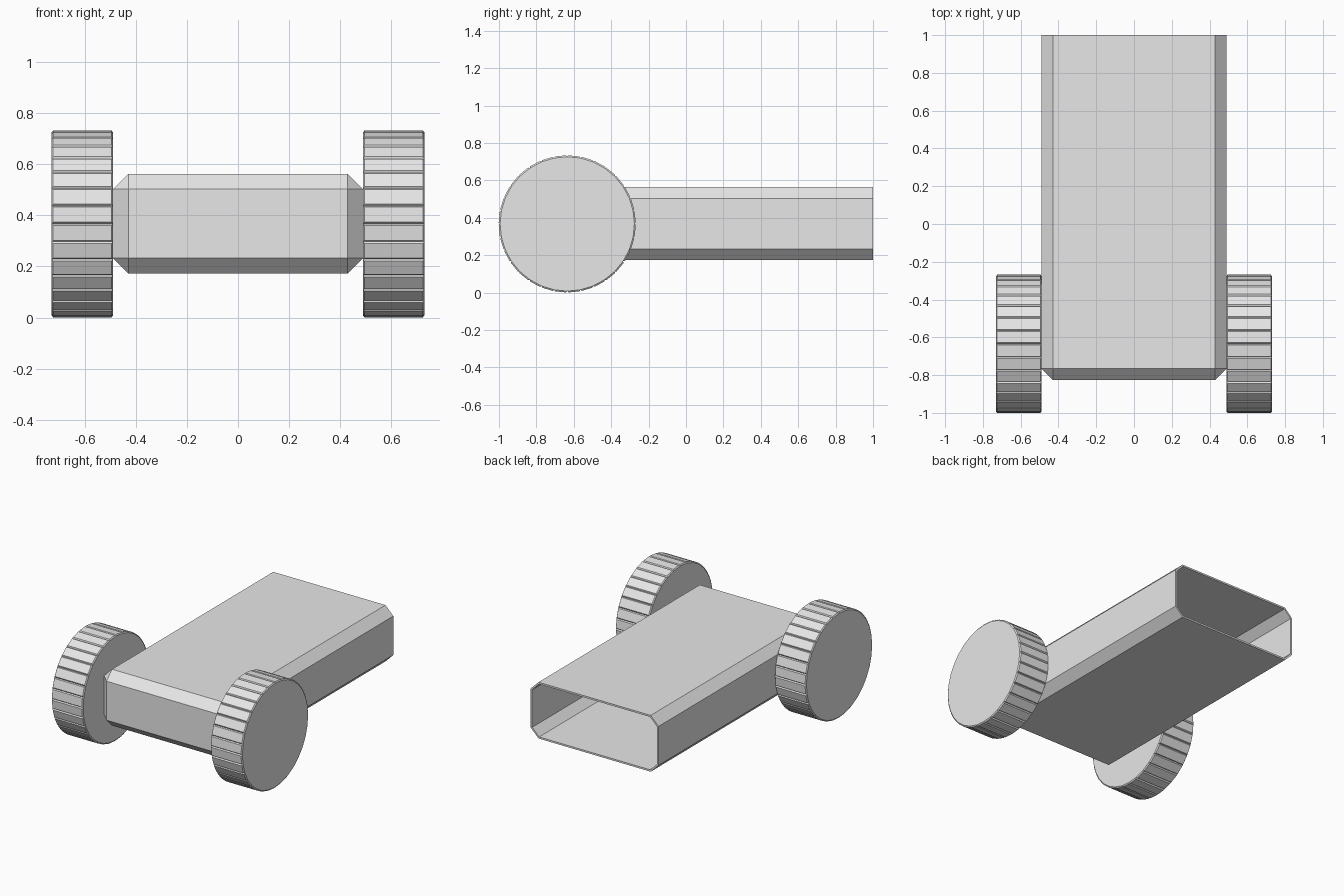
import bpy, bmesh, math
from mathutils import Matrix, Vector

if "Cube" in bpy.data.objects:
    bpy.data.objects.remove(bpy.data.objects["Cube"], do_unlink=True)

# Single plain grey
grey = bpy.data.materials.new("light_grey")
grey.use_nodes = True
grey.diffuse_color = (0.8, 0.8, 0.8, 1)
grey.node_tree.nodes["Principled BSDF"].inputs["Base Color"].default_value = (0.8, 0.8, 0.8, 1)


def add_object(name, bm):
    bmesh.ops.recalc_face_normals(bm, faces=bm.faces)
    mesh = bpy.data.meshes.new(name)
    bm.to_mesh(mesh)
    bm.free()
    mesh.materials.append(grey)
    obj = bpy.data.objects.new(name, mesh)
    bpy.context.collection.objects.link(obj)
    return obj


# Chassis: chamfered box, open at the back, with thin walls
Y_FRONT, Y_BACK, CHAMFER = -0.825, 1.0, 0.06
bm = bmesh.new()
bmesh.ops.create_cube(bm, size=1, matrix=Matrix.Translation((0, (Y_FRONT + Y_BACK) / 2, 0.368))
                      @ Matrix.Diagonal((0.98, Y_BACK - Y_FRONT, 0.39, 1)))
edges = [e for e in bm.edges if any(v.co.y < Y_BACK - 0.01 for v in e.verts)]
bmesh.ops.bevel(bm, geom=edges, offset=CHAMFER, offset_type='OFFSET',
                segments=1, profile=0.5, affect='EDGES')
back = [f for f in bm.faces if all(v.co.y > Y_BACK - 0.001 for v in f.verts)]
bmesh.ops.delete(bm, geom=back, context='FACES')
chassis = add_object("chassis", bm)
wall = chassis.modifiers.new("wall", 'SOLIDIFY')
wall.thickness = 0.012
wall.offset = -1
wall.use_even_offset = True

# Wheels: 32-sided drums with a raised tread block on each side face
SIDES, RADIUS, TREAD = 32, 0.359, 0.008
for name, side in (("left_wheel", 1), ("right_wheel", -1)):
    bm = bmesh.new()
    bmesh.ops.create_cone(bm, cap_ends=True, segments=SIDES, radius1=RADIUS,
                          radius2=RADIUS, depth=0.24)
    treads = [f for f in bm.faces if len(f.verts) == 4]
    bmesh.ops.inset_individual(bm, faces=treads, thickness=0.008, depth=TREAD)
    bm.transform(Matrix.Translation((side * 0.61, -0.635, 0.367))
                 @ Matrix.Rotation(math.pi / 2, 4, 'Y'))
    add_object(name, bm)
